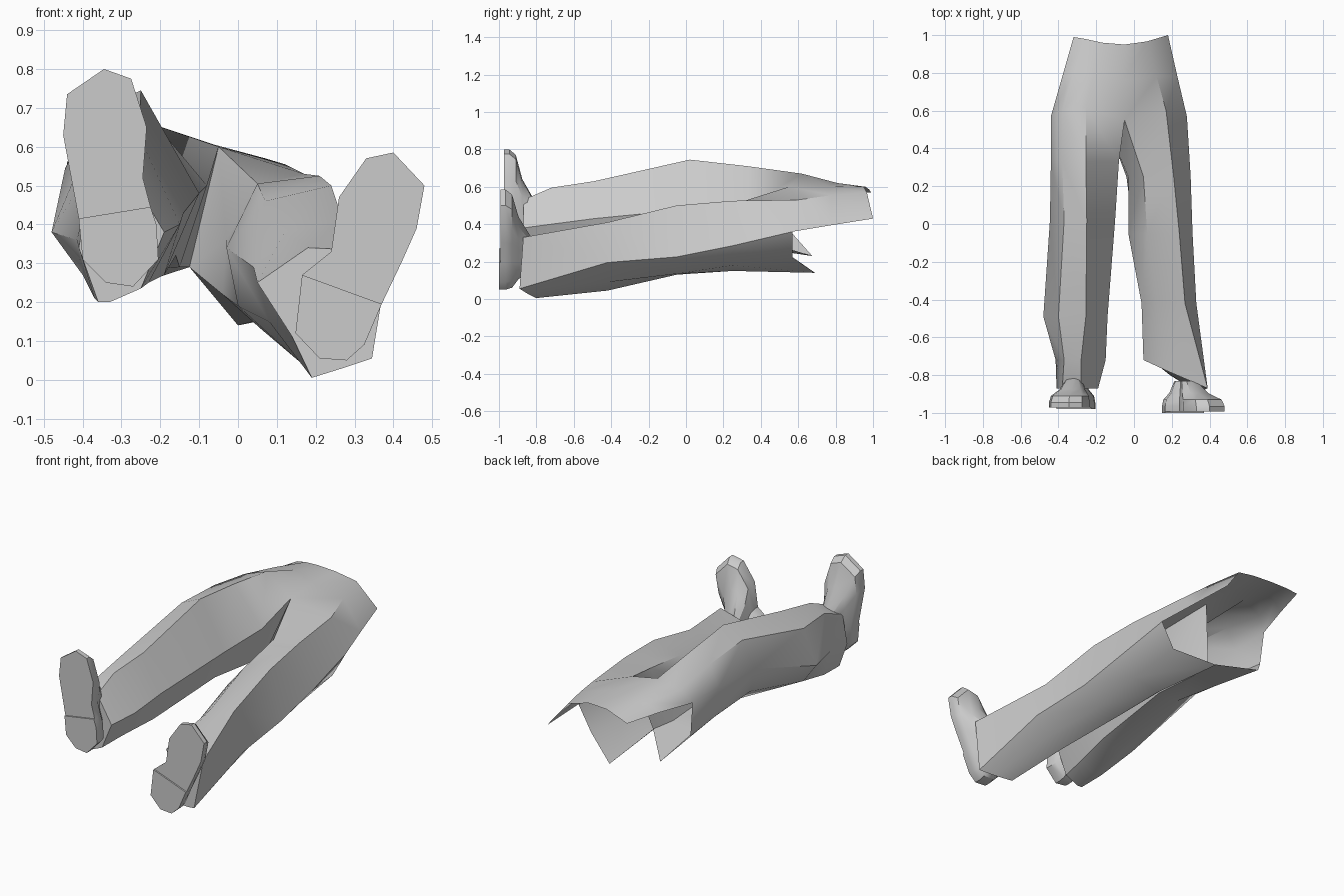
import bpy, bmesh, math
from mathutils import Vector

cube = bpy.data.objects.get("Cube")
if cube:
    bpy.data.objects.remove(cube, do_unlink=True)

grey = bpy.data.materials.new("plain grey")
grey.use_nodes = True
grey.diffuse_color = (0.6, 0.6, 0.6, 1)
grey.node_tree.nodes["Principled BSDF"].inputs["Base Color"].default_value = (0.6, 0.6, 0.6, 1)


def finish(name, bm, angle):
    """Turn a bmesh into a shaded, coloured object."""
    bmesh.ops.remove_doubles(bm, verts=bm.verts, dist=0.0005)
    bmesh.ops.recalc_face_normals(bm, faces=bm.faces)
    mesh = bpy.data.meshes.new(name)
    bm.to_mesh(mesh)
    bm.free()
    mesh.materials.append(grey)
    obj = bpy.data.objects.new(name, mesh)
    bpy.context.collection.objects.link(obj)
    bpy.ops.object.select_all(action='DESELECT')
    obj.select_set(True)
    bpy.context.view_layer.objects.active = obj
    bpy.ops.object.shade_smooth_by_angle(angle=math.radians(angle))
    return obj


def loft(bm, rings, closed=True):
    """Bridge successive rings of equal length; return the vertex rings."""
    rows = [[bm.verts.new(p) for p in r] for r in rings]
    n = len(rows[0])
    for a, b in zip(rows, rows[1:]):
        for i in range(n if closed else n - 1):
            j = (i + 1) % n
            bm.faces.new((a[i], a[j], b[j], b[i]))
    return rows


def ring(y, *xz):
    return [(x, y, z) for x, z in xz]


# Shared seat points
crotch_top, crotch_back = (-0.05, 0.55, 0.60), (-0.125, 0.475, 0.29)
right_hip, left_hip = (-0.44, 0.57, 0.56), (0.28, 0.57, 0.36)
right_thigh, right_ridge = (-0.38, 0.60, 0.63), (-0.255, 0.62, 0.67)
left_ridge = (0.17, 0.60, 0.53)

# Left leg: inner top, ridge, outer, outer bottom, bottom, inner bottom, inner side
left_leg = [
    [(0.18, -0.78, 0.34), (0.39, -0.87, 0.33), (0.345, -0.89, 0.055), (0.27, -0.85, 0.03),
     (0.19, -0.80, 0.005), (0.14, -0.76, 0.11), (0.05, -0.72, 0.25)],
    ring(-0.42, (0.12, 0.38), (0.27, 0.41), (0.33, 0.195), (0.25, 0.09), (0.16, 0.045), (0.08, 0.15), (0.04, 0.29)),
    ring(-0.05, (0.07, 0.46), (0.24, 0.50), (0.31, 0.225), (0.20, 0.135), (0.06, 0.13), (0.0, 0.19), (-0.03, 0.34)),
    ring(0.25, (0.05, 0.505), (0.21, 0.525), (0.30, 0.285), (0.21, 0.18), (0.04, 0.15), (-0.04, 0.22), (-0.03, 0.36)),
    [crotch_top, left_ridge, left_hip, (0.20, 0.57, 0.22), (0.0, 0.69, 0.14), crotch_back, crotch_back],
]

# Right leg: ridge, outer top, outer, outer bottom, bottom, inner bottom, inner side
right_leg = [
    ring(-0.87, (-0.28, 0.53), (-0.38, 0.50), (-0.41, 0.34), (-0.36, 0.20), (-0.33, 0.20), (-0.25, 0.235), (-0.19, 0.38)),
    ring(-0.72, (-0.28, 0.595), (-0.37, 0.56), (-0.415, 0.36), (-0.37, 0.21), (-0.32, 0.205), (-0.23, 0.25), (-0.15, 0.40)),
    ring(-0.49, (-0.255, 0.63), (-0.40, 0.57), (-0.48, 0.38), (-0.40, 0.27), (-0.30, 0.235), (-0.19, 0.27), (-0.14, 0.43)),
    ring(0.02, (-0.25, 0.745), (-0.37, 0.69), (-0.445, 0.545), (-0.42, 0.41), (-0.29, 0.32), (-0.16, 0.32), (-0.10, 0.48)),
    ring(0.33, (-0.255, 0.71), (-0.38, 0.67), (-0.44, 0.555), (-0.42, 0.39), (-0.30, 0.28), (-0.15, 0.29), (-0.08, 0.50)),
    [right_ridge, right_thigh, right_hip, (-0.42, 0.56, 0.36), (-0.31, 0.675, 0.23), crotch_back, crotch_top],
]

# Front of the waist, open at the back
hips = [right_hip, right_thigh, right_ridge, crotch_top, left_ridge, left_hip]
belly = [(-0.38, 0.78, 0.57), (-0.32, 0.80, 0.61), (-0.21, 0.81, 0.62),
         (-0.06, 0.76, 0.605), (0.12, 0.78, 0.555), (0.23, 0.78, 0.395)]
waist = [(-0.32, 0.99, 0.57), (-0.26, 0.98, 0.585), (-0.17, 0.96, 0.60),
         (-0.05, 0.95, 0.60), (0.07, 0.967, 0.57), (0.18, 1.0, 0.43)]

bm = bmesh.new()
for leg in (left_leg, right_leg):
    hem = loft(bm, leg)[0]
    bm.faces.new(hem)
loft(bm, [hips, belly, waist], closed=False)
finish("trousers", bm, 40)


def shoe(side, y, outline, heel, ankle):
    """Sole, tapering upper and a slightly raised heel plate."""
    centre = Vector(ankle)

    def scaled(k, depth):
        pts = [centre + (Vector(p) - centre) * k for p in outline]
        return [(p.x, y + depth, p.y) for p in pts]

    bm = bmesh.new()
    rows = loft(bm, [scaled(1, 0.008), scaled(1, 0.035), scaled(0.93, 0.07),
                     scaled(0.62, 0.105), scaled(0.35, 0.17)])
    bm.faces.new(rows[0])
    bm.faces.new(rows[-1])
    finish(side + "_shoe", bm, 35)

    bm = bmesh.new()
    rows = loft(bm, [[(x, y + d, z) for x, z in heel] for d in (0, 0.012)])
    bm.faces.new(rows[0])
    bm.faces.new(rows[1])
    finish(side + "_heel", bm, 30)


# Right shoe
right_heel = [(-0.21, 0.40), (-0.205, 0.31), (-0.27, 0.24), (-0.34, 0.25), (-0.40, 0.31), (-0.41, 0.415)]
shoe("right", -0.98,
     [(-0.45, 0.63), (-0.44, 0.735), (-0.345, 0.80), (-0.275, 0.775), (-0.235, 0.65),
      (-0.245, 0.52), (-0.225, 0.445)] + right_heel,
     [(-0.225, 0.445)] + right_heel, (-0.30, 0.38))

# Left shoe
left_heel = [(0.37, 0.195), (0.325, 0.09), (0.28, 0.05), (0.21, 0.055), (0.148, 0.12), (0.165, 0.27)]
shoe("left", -1.0,
     [(0.24, 0.33), (0.26, 0.47), (0.33, 0.57), (0.40, 0.585), (0.48, 0.50), (0.46, 0.39), (0.42, 0.30)]
     + left_heel,
     left_heel, (0.25, 0.20))
